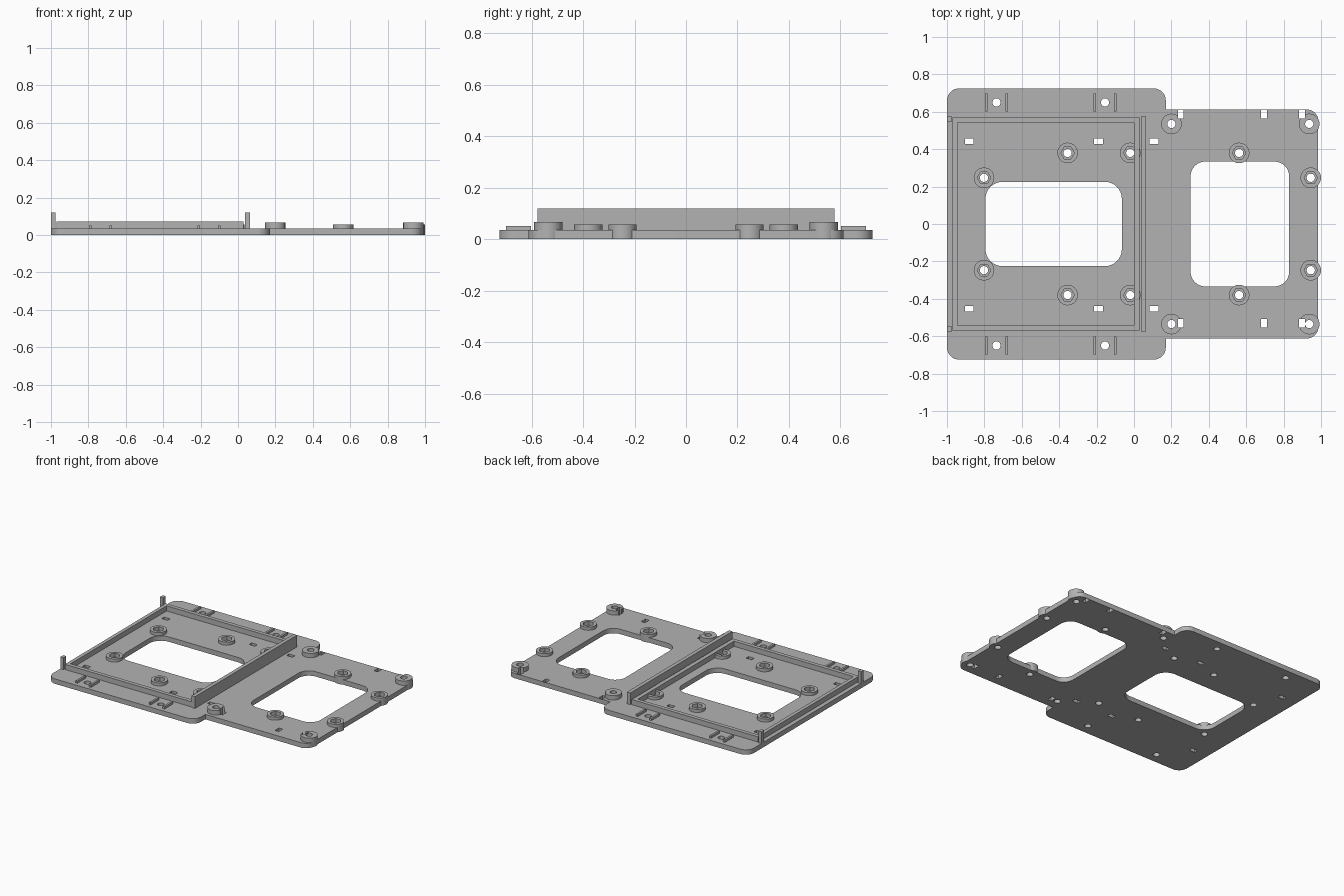
import bpy, bmesh
from math import cos, sin, pi, radians

if "Cube" in bpy.data.objects:
    bpy.data.objects.remove(bpy.data.objects["Cube"])

grey = bpy.data.materials.new("plain grey")
grey.use_nodes = True
grey.diffuse_color = (0.45, 0.45, 0.45, 1)
grey.node_tree.nodes["Principled BSDF"].inputs["Base Color"].default_value = grey.diffuse_color


def circle(x, y, r, n=32):
    return [(x + r * cos(2 * pi * i / n), y + r * sin(2 * pi * i / n)) for i in range(n)]


def arc(x, y, r, start, steps=8):
    return [(x + r * cos(start + pi / 2 * i / steps), y + r * sin(start + pi / 2 * i / steps))
            for i in range(steps + 1)]


def rounded(x0, x1, y, r):
    return (arc(x1 - r, y - r, r, 0) + arc(x0 + r, y - r, r, pi / 2)
            + arc(x0 + r, r - y, r, pi) + arc(x1 - r, r - y, r, 1.5 * pi))


def box(x, y, w, d):
    return [(x - w / 2, y - d / 2), (x + w / 2, y - d / 2),
            (x + w / 2, y + d / 2), (x - w / 2, y + d / 2)]


def prisms(name, outlines, z0, z1, cutters=()):
    """One object made of upright prisms, with cutters subtracted."""
    bm = bmesh.new()
    for pts in outlines:
        low = [bm.verts.new((x, y, z0)) for x, y in pts]
        top = [bm.verts.new((x, y, z1)) for x, y in pts]
        bm.faces.new(low[::-1])
        bm.faces.new(top)
        for i in range(len(pts)):
            j = (i + 1) % len(pts)
            bm.faces.new((low[i], low[j], top[j], top[i]))
    bmesh.ops.recalc_face_normals(bm, faces=bm.faces)
    mesh = bpy.data.meshes.new(name)
    bm.to_mesh(mesh)
    bm.free()
    mesh.materials.append(grey)
    ob = bpy.data.objects.new(name, mesh)
    bpy.context.collection.objects.link(ob)
    bpy.ops.object.select_all(action="DESELECT")
    bpy.context.view_layer.objects.active = ob
    ob.select_set(True)
    for c in cutters:
        mod = ob.modifiers.new("cut", "BOOLEAN")
        mod.operation = "DIFFERENCE"
        mod.solver = "EXACT"
        mod.object = c
        bpy.ops.object.modifier_apply(modifier=mod.name)
    bpy.ops.object.shade_smooth_by_angle(angle=radians(30))
    return ob


def mirrored(points):
    return [(x, s * y) for x, y in points for s in (1, -1)]


THICK = 0.035
nuts = mirrored([(-0.802, 0.247), (-0.355, 0.38), (-0.02, 0.38), (0.562, 0.38), (0.945, 0.247)])
corners = mirrored([(0.2, 0.535), (0.937, 0.535)])
tabs = mirrored([(-0.735, 0.65), (-0.155, 0.65)])

# Cutters: through holes, slots, windows and hexagonal nut pockets
holes = [circle(x, y, 0.022, 24) for x, y in nuts + corners + tabs]
slots = [box(x, y, 0.046, 0.028) for x in (-0.88, -0.19, 0.107) for y in (0.443, -0.453)]
slots += [box(x, y, 0.03, 0.046) for x in (0.25, 0.695, 0.898) for y in (0.587, -0.531)]
windows = [rounded(-0.794, -0.065, 0.225, 0.09), rounded(0.302, 0.83, 0.334, 0.08)]
hole_cutter = prisms("hole_cutter", holes, -0.1, 0.3)
slot_cutter = prisms("slot_cutter", slots, -0.1, 0.3)
window_cutter = prisms("window_cutter", windows, -0.1, 0.3)
nut_cutter = prisms("nut_cutter", [circle(x, y, 0.036, 6) for x, y in nuts], 0.03, 0.3)
cutters = [hole_cutter, slot_cutter, window_cutter, nut_cutter]

# Base plate: wide left part stepping in to a narrower right part
half = [(0.985, 0)] + arc(0.925, 0.552, 0.06, 0) + [(0.17, 0.612)]
half += arc(0.105, 0.66, 0.065, 0) + arc(-0.935, 0.66, 0.065, pi / 2)
outline = half + [(x, -y) for x, y in half[:0:-1]]
prisms("base_plate", [outline], 0, THICK, cutters)

# Round bosses, those with nut pockets and the taller corner ones
prisms("nut_bosses", [circle(x, y, 0.055) for x, y in nuts], 0.0005, 0.057,
       [hole_cutter, nut_cutter])
prisms("corner_bosses", [circle(x, y, 0.055) for x, y in corners], 0.0005, 0.066,
       [hole_cutter, slot_cutter])

# Tray frame with its tall end wall and two corner posts
frame_cutter = prisms("frame_cutter", [box(-0.472, 0, 0.944, 1.084)], -0.1, 0.3)
prisms("tray_frame", [box(-0.47, 0, 1.0, 1.14)], 0.03, 0.072, [frame_cutter, hole_cutter])
prisms("tall_wall", [box(0.05, 0, 0.027, 1.152)], 0.03, 0.119)
prisms("corner_posts", [box(-0.988, s * 0.561, 0.024, 0.032) for s in (1, -1)], 0.03, 0.119)

# Thin rib pairs beside the outer screw holes
prisms("tab_ribs", [box(x + d, y, 0.014, 0.097) for x, y in tabs for d in (-0.054, 0.055)],
       0.03, 0.051)

for c in cutters + [frame_cutter]:
    c.hide_render = True
    c.hide_set(True)
